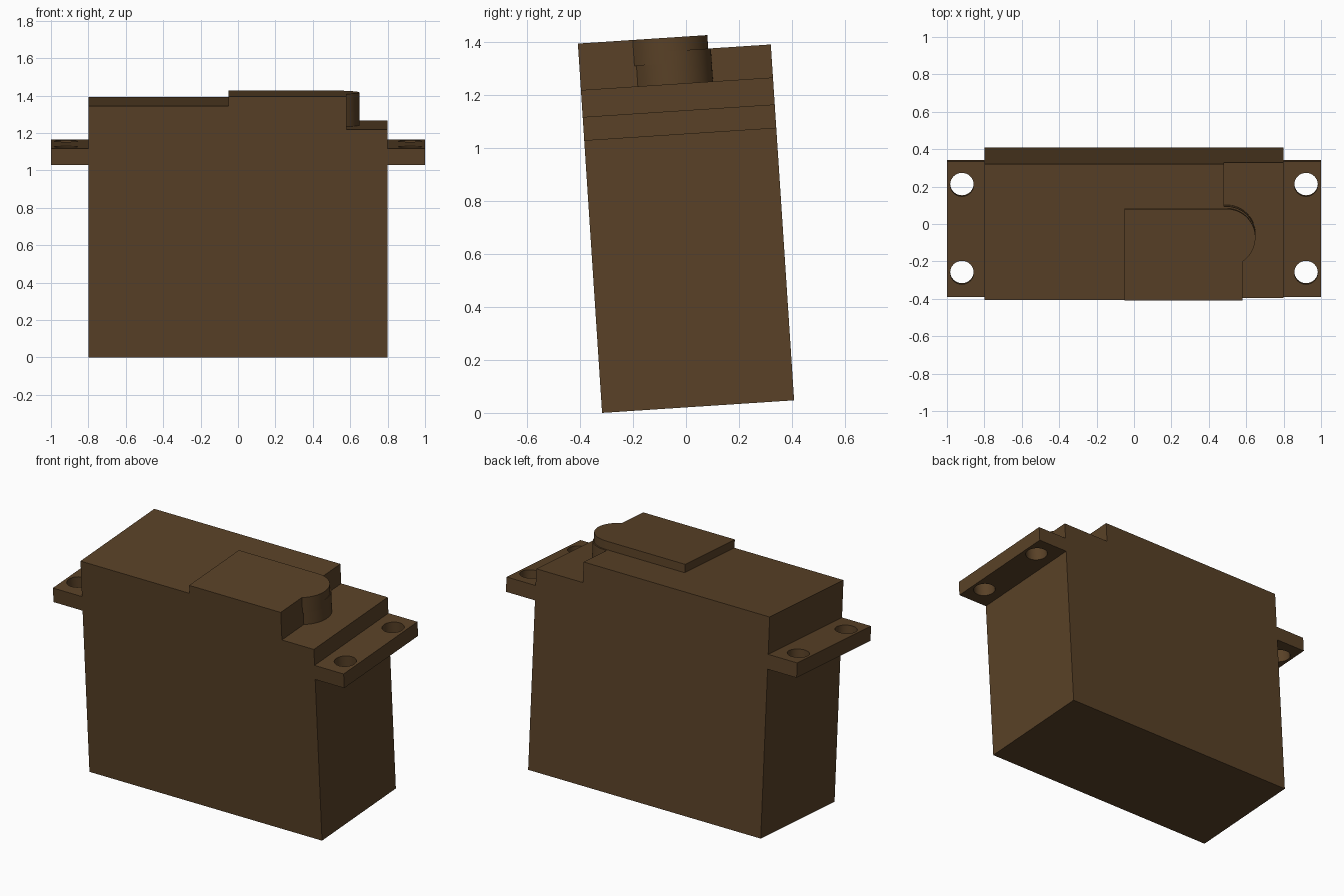
import bpy, bmesh, math

if "Cube" in bpy.data.objects:
    bpy.data.objects.remove(bpy.data.objects["Cube"])

TILT = math.radians(3.75)   # whole servo leans about the x axis
W = 0.727                   # case depth

mat = bpy.data.materials.new("brown_plastic")
mat.diffuse_color = (0.1, 0.053, 0.02, 1)
mat.use_nodes = True
mat.node_tree.nodes["Principled BSDF"].inputs["Base Color"].default_value = mat.diffuse_color


def prism(name, outline, z0, z1):
    """Extrude a counter-clockwise xy outline from z0 to z1."""
    bm = bmesh.new()
    face = bm.faces.new([bm.verts.new((x, y, z0)) for x, y in outline])
    top = bmesh.ops.extrude_face_region(bm, geom=[face])["geom"]
    bmesh.ops.translate(bm, vec=(0, 0, z1 - z0),
                        verts=[v for v in top if isinstance(v, bmesh.types.BMVert)])
    bmesh.ops.recalc_face_normals(bm, faces=bm.faces[:])
    me = bpy.data.meshes.new(name)
    bm.to_mesh(me)
    bm.free()
    me.materials.append(mat)
    ob = bpy.data.objects.new(name, me)
    bpy.context.collection.objects.link(ob)
    return ob


def rect(x0, x1):
    return [(x0, 0), (x1, 0), (x1, W), (x0, W)]


def boss(cx, cy, r, x_flat, n=28):
    """Straight front right edge, then a round boss up to its rear tangent."""
    a0, a1 = -math.acos((x_flat - cx) / r), math.pi / 2
    return [(x_flat, 0)] + [(cx + r * math.cos(a0 + (a1 - a0) * i / n),
                             cy + r * math.sin(a0 + (a1 - a0) * i / n)) for i in range(n + 1)]


def combine(target, tool, op):
    m = target.modifiers.new(op.lower(), 'BOOLEAN')
    m.operation, m.solver, m.object = op, 'EXACT', tool
    bpy.ops.object.select_all(action='DESELECT')
    bpy.context.view_layer.objects.active = target
    target.select_set(True)
    bpy.ops.object.modifier_apply(modifier=m.name)
    bpy.data.objects.remove(tool)


# main case
case = prism("servo_case", rect(-0.8, 0.8), 0, 1.222)

# mounting ears, one slab through the case
combine(case, prism("mounting_ears", rect(-1, 1), 1.03, 1.12), 'UNION')

# gear housing, stepped down on the right
low = boss(0.495, 0.345, 0.155, 0.58)
combine(case, prism("gear_housing", [(-0.8, 0)] + low + [(0.48, 0.5), (0.48, W), (-0.8, W)],
                    1.17, 1.347), 'UNION')

# raised cover plate
high = boss(0.495, 0.336, 0.154, 0.58)
combine(case, prism("cover_plate", [(-0.05, 0)] + high + [(-0.05, 0.49)], 1.3, 1.398), 'UNION')

# screw holes in the ears
for x in (-0.92, 0.92):
    for y in (0.131, 0.602):
        ring = [(x + 0.063 * math.cos(math.tau * i / 32),
                 y + 0.063 * math.sin(math.tau * i / 32)) for i in range(32)]
        combine(case, prism("screw_hole", ring, 0.98, 1.17), 'DIFFERENCE')

bpy.ops.object.shade_smooth_by_angle(angle=math.radians(30))

# lean the finished servo and centre it
case.rotation_euler.x = TILT
case.location.y = -0.317
